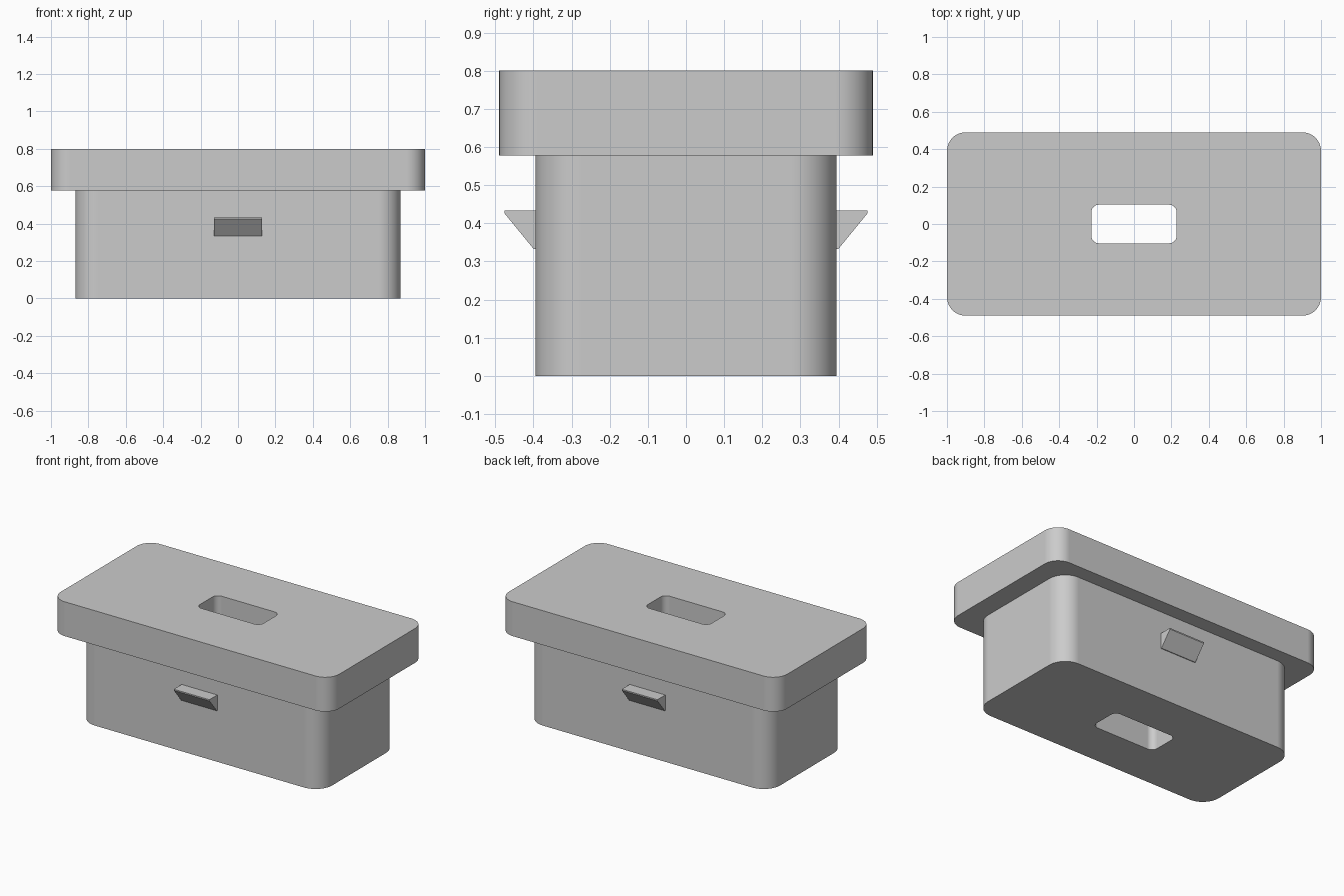
import bpy, bmesh, math

cube = bpy.data.objects.get("Cube")
if cube:
    bpy.data.objects.remove(cube, do_unlink=True)

grey = bpy.data.materials.new("light grey plastic")
grey.use_nodes = True
COLOUR = (0.6, 0.6, 0.6, 1)
grey.diffuse_color = COLOUR
grey.node_tree.nodes["Principled BSDF"].inputs["Base Color"].default_value = COLOUR


def finish(name, bm):
    bmesh.ops.recalc_face_normals(bm, faces=bm.faces)
    mesh = bpy.data.meshes.new(name)
    bm.to_mesh(mesh)
    bm.free()
    mesh.materials.append(grey)
    obj = bpy.data.objects.new(name, mesh)
    bpy.context.collection.objects.link(obj)
    return obj


def rounded_ring(bm, half_x, half_y, radius, z, segments=12):
    """Loop of vertices around a rounded rectangle."""
    ring = []
    for corner, (sx, sy) in enumerate([(1, 1), (-1, 1), (-1, -1), (1, -1)]):
        for i in range(segments + 1):
            a = math.pi / 2 * (corner + i / segments)
            ring.append(bm.verts.new((sx * (half_x - radius) + radius * math.cos(a),
                                      sy * (half_y - radius) + radius * math.sin(a), z)))
    return ring


def bridge(bm, a, b):
    for i in range(len(a)):
        j = (i + 1) % len(a)
        bm.faces.new((a[i], a[j], b[j], b[i]))


# Plug body, overhanging lid and through slot as one closed shell
BODY, LID, SLOT = (0.87, 0.395, 0.12), (1.0, 0.49, 0.1), (0.228, 0.103, 0.04)
STEP, TOP = 0.577, 0.8
bm = bmesh.new()
rings = [rounded_ring(bm, *size, z) for size, z in
         [(BODY, 0), (BODY, STEP), (LID, STEP), (LID, TOP), (SLOT, TOP), (SLOT, 0)]]
for k, ring in enumerate(rings):
    bridge(bm, ring, rings[(k + 1) % len(rings)])
block = finish("lidded_block", bm)
bpy.ops.object.select_all(action='DESELECT')
block.select_set(True)
bpy.context.view_layer.objects.active = block
bpy.ops.object.shade_smooth_by_angle(angle=math.radians(30))
normals = block.modifiers.new("flat_panels", 'WEIGHTED_NORMAL')
normals.keep_sharp = True

# Wedge-shaped snap clips on front and back, rooted slightly inside the wall
PROFILE = [(0.385, 0.333), (0.4, 0.333), (0.476, 0.426), (0.476, 0.434), (0.385, 0.434)]
for name, side in (("front_clip", -1), ("back_clip", 1)):
    bm = bmesh.new()
    ends = [[bm.verts.new((x, side * y, z)) for y, z in PROFILE] for x in (-0.128, 0.128)]
    bridge(bm, *ends)
    for end in ends:
        bm.faces.new(end)
    finish(name, bm)
